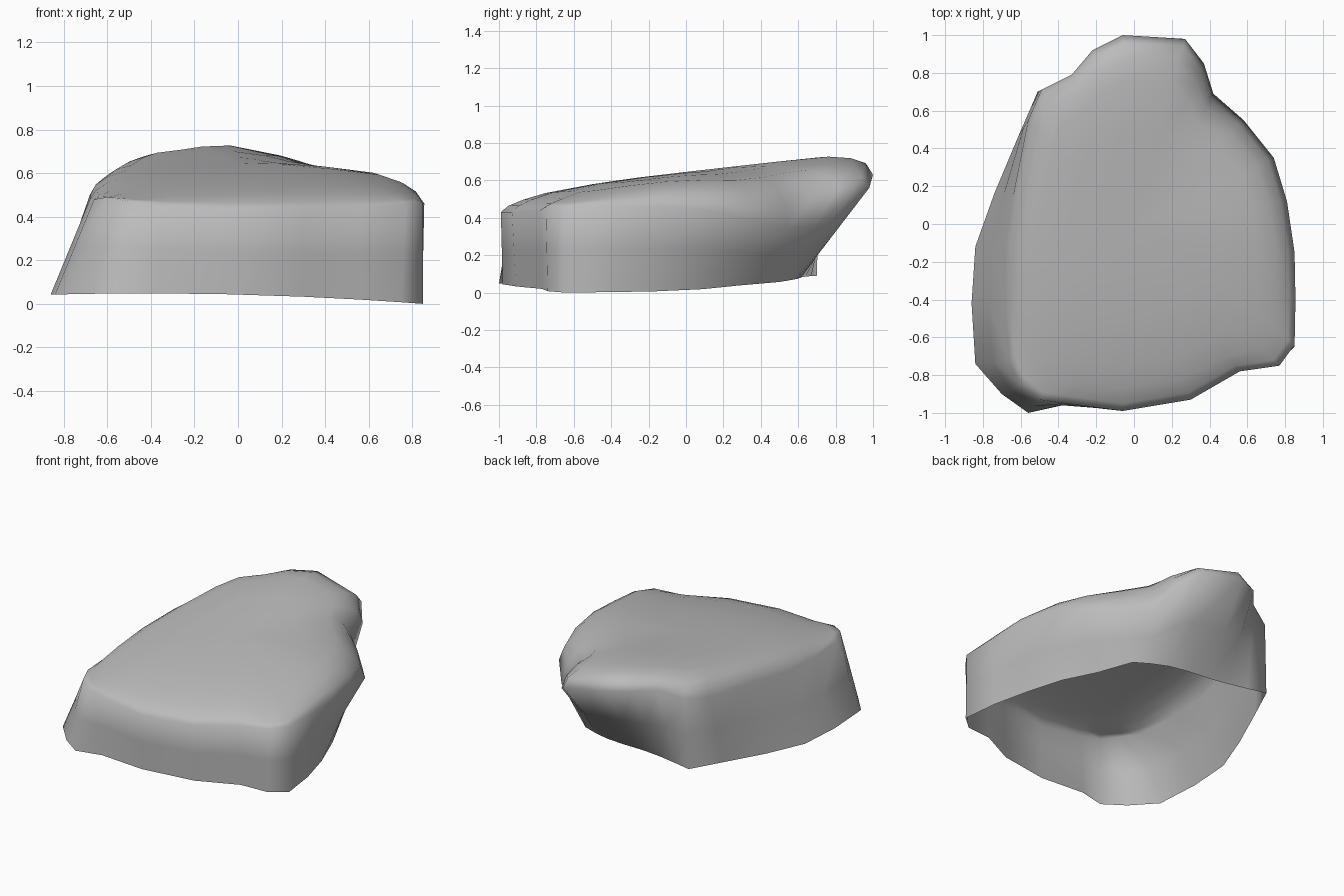
import bpy, bmesh
from mathutils import Vector

default = bpy.data.objects.get("Cube")
if default:
    bpy.data.objects.remove(default, do_unlink=True)

# Plan outline of the open foot, counterclockwise from the front right corner
FOOT = [(-.56, -1), (-.38, -.96), (-.06, -.98), (.3, -.91), (.56, -.77),
        (.75, -.74), (.85, -.65), (.82, -.4), (.76, -.16), (.67, .09),
        (.54, .28), (.43, .5), (.32, .55), (.2, .59), (.06, .61),
        (-.1, .62), (-.24, .64), (-.38, .67), (-.51, .7), (-.61, .47),
        (-.74, .16), (-.84, -.12), (-.86, -.42), (-.84, -.74), (-.7, -.9)]

# Shoulder where the walls turn over into the top
SHOULDER = [(-.5, -.93, .47), (-.36, -.95, .45), (-.06, -.99, .43), (.3, -.93, .43), (.56, -.78, .44),
            (.77, -.75, .46), (.85, -.64, .46), (.855, -.4, .46), (.85, -.15, .46), (.81, .12, .44),
            (.74, .35, .39), (.58, .55, .34), (.42, .69, .36), (.37, .85, .48), (.27, .98, .56),
            (-.06, 1, .63), (-.22, .92, .64), (-.33, .79, .63), (-.49, .71, .58), (-.56, .55, .55),
            (-.64, .15, .53), (-.68, -.12, .5), (-.68, -.42, .48), (-.66, -.72, .48), (-.6, -.85, .49)]


def foot_height(x, y):
    """Uneven lower rim, rising towards the back."""
    return .043 - .025 * x - .03 * x * x + .06 * max(0, y)


def top_height(x, y):
    """Domed top, rising to a hump at the back right and dipping at the front."""
    dome = .645 + .115 * y - .085 * x * x
    return dome - .3 * max(0, x) * max(0, y) - .07 * max(0, -y - .4)


def crown_ring(scale, blend):
    """Shrink the shoulder inwards and lift it towards the top surface."""
    ring = []
    for x, y, z in SHOULDER:
        px, py = x * scale, y * scale
        ring.append(Vector((px, py, z + (top_height(px, py) - z) * blend)))
    return ring


foot = [Vector((x, y, foot_height(x, y))) for x, y in FOOT]
shoulder = [Vector(p) for p in SHOULDER]
rings = [foot, [a.lerp(b, .5) for a, b in zip(foot, shoulder)], shoulder]
rings += [crown_ring(s, b) for s, b in ((.96, .5), (.89, .82), (.78, 1), (.5, 1), (.25, 1))]

# Loft the shell: walls, rounded shoulder and top, left open underneath
bm = bmesh.new()
loops = [[bm.verts.new(p) for p in ring] for ring in rings]
count = len(FOOT)
for low, high in zip(loops, loops[1:]):
    for i in range(count):
        j = (i + 1) % count
        bm.faces.new((low[i], low[j], high[j], high[i]))
peak = bm.verts.new((0, 0, top_height(0, 0)))
for i in range(count):
    bm.faces.new((loops[-1][i], loops[-1][(i + 1) % count], peak))

# Weather the top slightly so the creases run together
top_verts = [v for loop in loops[4:] for v in loop]
bmesh.ops.smooth_vert(bm, verts=top_verts, factor=.3, use_axis_x=True, use_axis_y=True, use_axis_z=True)

mesh = bpy.data.meshes.new("rock")
bm.to_mesh(mesh)
bm.free()
rock = bpy.data.objects.new("rock", mesh)
bpy.context.collection.objects.link(rock)

# Plain stone colour
stone = bpy.data.materials.new("stone_grey")
stone.use_nodes = True
colour = (.5, .5, .5, 1)
stone.diffuse_color = colour
stone.node_tree.nodes["Principled BSDF"].inputs["Base Color"].default_value = colour
mesh.materials.append(stone)

bpy.context.view_layer.objects.active = rock
rock.select_set(True)
bpy.ops.object.shade_smooth()
